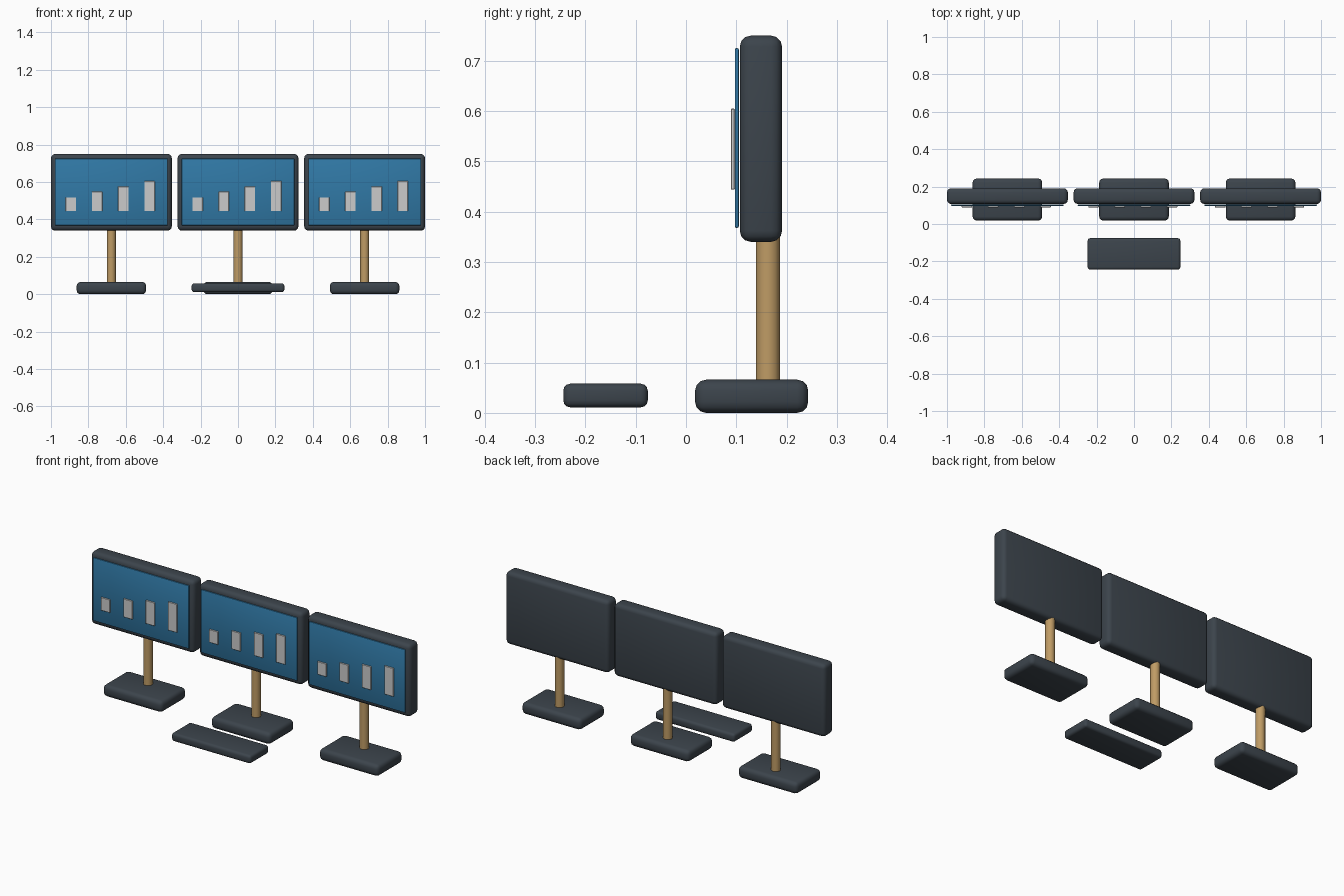
import bpy, math

if "Cube" in bpy.data.objects:
    bpy.data.objects.remove(bpy.data.objects["Cube"])


def material(name, rgb):
    m = bpy.data.materials.new(name)
    m.diffuse_color = (*rgb, 1)
    m.use_nodes = True
    m.node_tree.nodes["Principled BSDF"].inputs["Base Color"].default_value = m.diffuse_color
    return m


DARK = material("dark_plastic", (0.045, 0.058, 0.072))
BLUE = material("screen_blue", (0.03, 0.19, 0.38))
TAN = material("tan_metal", (0.52, 0.33, 0.13))


def box(name, lo, hi, bevel, mat=None, segments=3):
    """Box between two corners with rounded edges."""
    bpy.ops.mesh.primitive_cube_add(size=1, location=[(a + b) / 2 for a, b in zip(lo, hi)])
    o = bpy.context.object
    o.name = name
    o.scale = [b - a for a, b in zip(lo, hi)]
    bpy.ops.object.transform_apply(location=False, rotation=False, scale=True)
    if bevel:
        mod = o.modifiers.new("rounded", "BEVEL")
        mod.width, mod.segments = bevel, segments
        bpy.ops.object.modifier_apply(modifier=mod.name)
        bpy.ops.object.shade_smooth_by_angle(angle=math.radians(35))
    if mat:
        o.data.materials.append(mat)
    return o


BAR_TOPS = (0.518, 0.548, 0.576, 0.605)

for side, x in (("left", -0.677), ("middle", 0), ("right", 0.677)):
    # Foot and post
    box(f"{side}_foot", (x - 0.186, 0.018, 0), (x + 0.186, 0.243, 0.066), 0.022, DARK)
    bpy.ops.mesh.primitive_cylinder_add(vertices=10, radius=0.0247, depth=0.34,
                                        location=(x, 0.163, 0.21),
                                        rotation=(0, 0, math.pi / 2))
    post = bpy.context.object
    post.name = f"{side}_post"
    post.data.materials.append(TAN)
    bpy.ops.object.shade_smooth_by_angle(angle=math.radians(40))

    # Monitor casing and screen
    box(f"{side}_casing", (x - 0.323, 0.107, 0.34), (x + 0.323, 0.191, 0.75), 0.022, DARK)
    box(f"{side}_screen", (x - 0.301, 0.097, 0.368), (x + 0.301, 0.105, 0.725), 0.003, BLUE, 2)

    # Bar chart on the screen
    for i, top in enumerate(BAR_TOPS):
        bx = x - 0.216 + 0.14 * i
        box(f"{side}_chart_bar_{i + 1}", (bx - 0.028, 0.089, 0.444),
            (bx + 0.028, 0.097, top), 0.0015, None, 1)

# Keyboard
box("keyboard", (-0.248, -0.244, 0.011), (0.248, -0.076, 0.058), 0.014, DARK)
